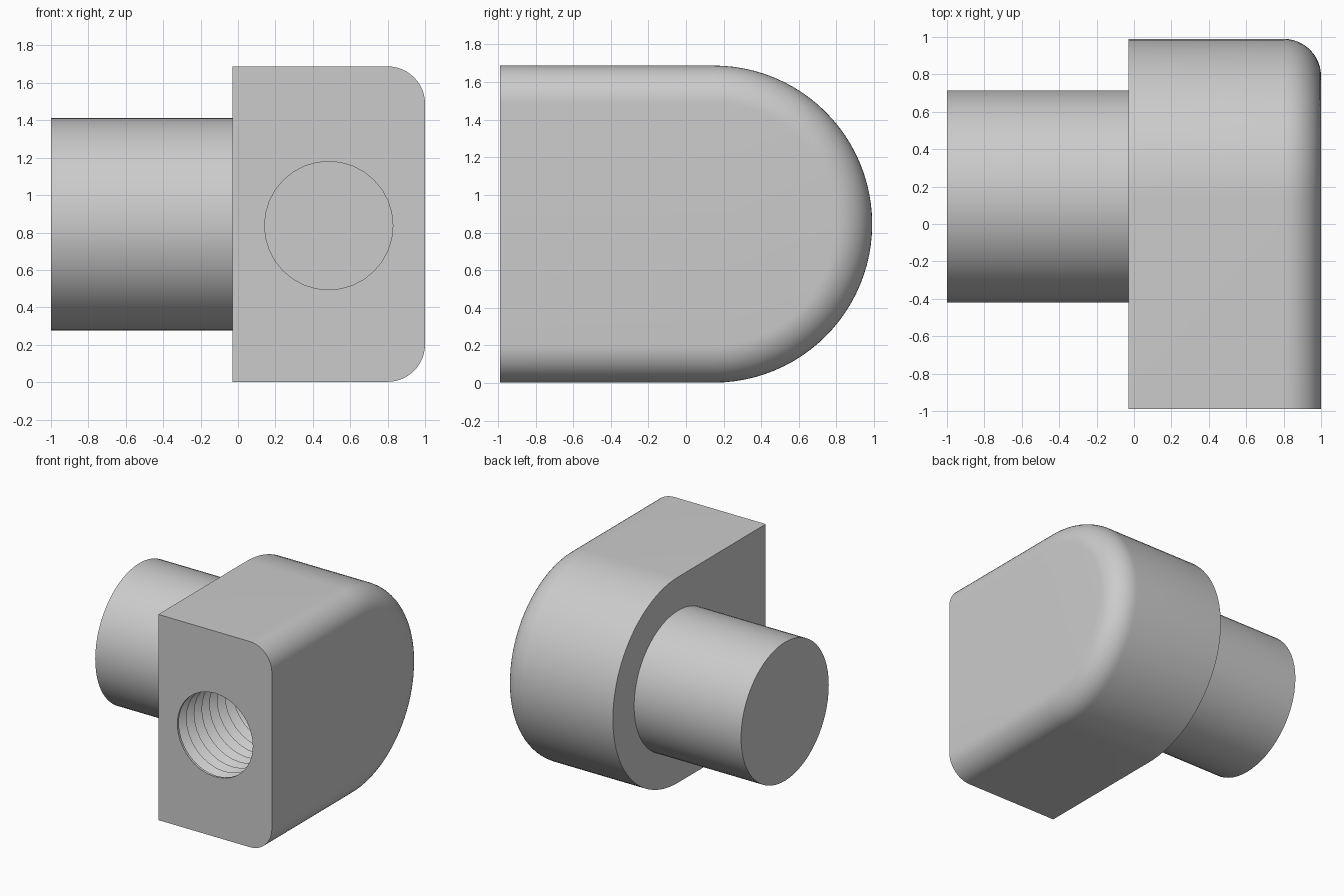
import bpy, bmesh
from math import sin, cos, pi

cube = bpy.data.objects.get("Cube")
if cube:
    bpy.data.objects.remove(cube, do_unlink=True)

grey = bpy.data.materials.new("plain grey")
grey.use_nodes = True
colour = (0.6, 0.6, 0.6, 1)
grey.diffuse_color = colour
grey.node_tree.nodes["Principled BSDF"].inputs["Base Color"].default_value = colour

RADIUS = 0.843            # rounded end of the body
AXIS_Y, AXIS_Z = 0.147, 0.845
FRONT, FACE, OUTER = -0.99, -0.03, 1.0
FILLET = 0.2


def loft(name, sections):
    """Skin matching closed sections and cap both ends."""
    bm = bmesh.new()
    rings = [[bm.verts.new(p) for p in s] for s in sections]
    for a, b in zip(rings, rings[1:]):
        for i in range(len(a)):
            j = (i + 1) % len(a)
            bm.faces.new((a[i], a[j], b[j], b[i]))
    bm.faces.new(rings[0])
    bm.faces.new(rings[-1])
    bmesh.ops.recalc_face_normals(bm, faces=bm.faces)
    mesh = bpy.data.meshes.new(name)
    bm.to_mesh(mesh)
    bm.free()
    mesh.materials.append(grey)
    obj = bpy.data.objects.new(name, mesh)
    bpy.context.collection.objects.link(obj)
    return obj


def activate(obj):
    bpy.ops.object.select_all(action='DESELECT')
    obj.select_set(True)
    bpy.context.view_layer.objects.active = obj


def body_section(x, r, steps=48):
    """Flat front, straight top and bottom, half-round back."""
    arc = [pi * (i / steps - 0.5) for i in range(steps + 1)]
    return ([(x, FRONT, AXIS_Z - r)]
            + [(x, AXIS_Y + r * cos(a), AXIS_Z + r * sin(a)) for a in arc]
            + [(x, FRONT, AXIS_Z + r)])


def circle(point, r, n):
    return [point(r * cos(2 * pi * i / n), r * sin(2 * pi * i / n)) for i in range(n)]


# Body with a rounded outer edge
sections = [body_section(FACE, RADIUS)]
for k in range(13):
    t = k / 12 * pi / 2
    sections.append(body_section(OUTER - FILLET + FILLET * sin(t),
                                 RADIUS - FILLET + FILLET * cos(t)))
body = loft("body", sections)

# Threaded hole in the front face
HOLE_X, HOLE_R, PITCH, GROOVE, TURNS = 0.485, 0.343, 0.1, 0.05, 12
profile = [(FRONT - 0.1, HOLE_R)]
for k in range(TURNS):
    y = FRONT + 0.02 + k * PITCH
    profile += [(y, HOLE_R), (y + PITCH / 2, HOLE_R + GROOVE)]
profile.append((FRONT + 0.02 + TURNS * PITCH, HOLE_R))
cutter = loft("hole_cutter", [
    circle(lambda u, v: (HOLE_X + u, y, AXIS_Z - 0.008 + v), r, 32) for y, r in profile])
cutter.hide_render = True
activate(body)
cut = body.modifiers.new("threaded_hole", 'BOOLEAN')
cut.operation = 'DIFFERENCE'
cut.solver = 'EXACT'
cut.object = cutter
bpy.ops.object.modifier_apply(modifier=cut.name)
bpy.data.objects.remove(cutter, do_unlink=True)

# Round side peg
peg = loft("side_peg", [
    circle(lambda u, v: (x, AXIS_Y + u, AXIS_Z + v), 0.568, 64) for x in (-1, FACE)])

for obj in (body, peg):
    activate(obj)
    bpy.ops.object.shade_smooth_by_angle(angle=pi / 6)
